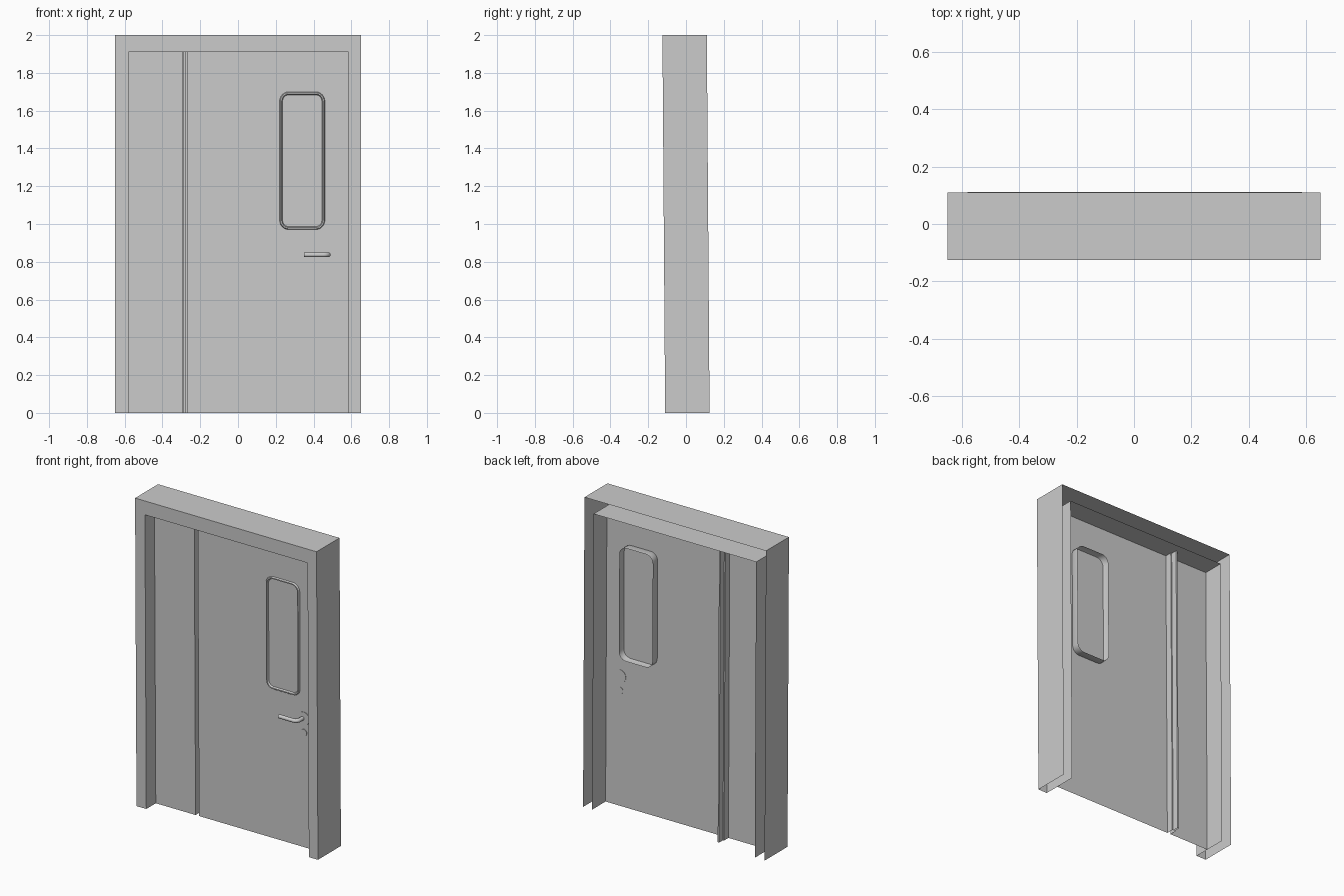
import bpy, bmesh, math
from mathutils import Vector

if "Cube" in bpy.data.objects:
    bpy.data.objects.remove(bpy.data.objects["Cube"])

LEAN = 0.0072      # the whole door leans slightly forward at the top
HALF = 0.1175      # half of the frame depth
PANEL = -0.02      # depth position of the door sheet


def make(name, rows, closed=False, smooth=False, caps=False):
    """Skin a list of point rows (all the same length) into one object."""
    bm = bmesh.new()
    grid = [[bm.verts.new((x, y - LEAN * (z - 1), z)) for x, y, z in r] for r in rows]
    n = len(grid[0])
    for a, b in zip(grid, grid[1:]):
        for i in range(n if closed else n - 1):
            j = (i + 1) % n
            bm.faces.new((a[i], a[j], b[j], b[i]))
    if caps:
        bm.faces.new(grid[0])
        bm.faces.new(grid[-1])
    bmesh.ops.recalc_face_normals(bm, faces=bm.faces)
    mesh = bpy.data.meshes.new(name)
    bm.to_mesh(mesh)
    bm.free()
    ob = bpy.data.objects.new(name, mesh)
    bpy.context.collection.objects.link(ob)
    if smooth:
        bpy.context.view_layer.objects.active = ob
        ob.select_set(True)
        bpy.ops.object.shade_smooth_by_angle(angle=math.radians(40))
        ob.select_set(False)
    return ob


def arch(x0, x1, top, y):
    return [(x0, y, 0), (x0, y, top), (x1, y, top), (x1, y, 0)]


def rounded_rect(x0, x1, z0, z1, r, inset, y, steps=6):
    pts = []
    for k, (cx, cz) in enumerate([(x1 - r, z1 - r), (x0 + r, z1 - r),
                                  (x0 + r, z0 + r), (x1 - r, z0 + r)]):
        for s in range(steps + 1):
            a = math.pi / 2 * (k + s / steps)
            pts.append((cx + (r - inset) * math.cos(a), y, cz + (r - inset) * math.sin(a)))
    return pts


def disc(name, x, z, r):
    rows = [[(x + r * math.cos(2 * math.pi * i / 24), y, z + r * math.sin(2 * math.pi * i / 24))
             for i in range(24)] for y in (PANEL + 0.002, PANEL - 0.004)]
    return make(name, rows, closed=True, smooth=True, caps=True)


# Frame: outer shell, front face and inner jamb, open at the back
make("door_frame", [arch(-0.65, 0.65, 2.0, HALF), arch(-0.65, 0.65, 2.0, -HALF),
                    arch(-0.58, 0.585, 1.91, -HALF), arch(-0.58, 0.585, 1.91, HALF)])

# Door sheet: narrow leaf, deep stepped joint, wide leaf
c = -0.2825
joint = [(-0.0125, 0), (-0.0125, 0.045), (-0.005, 0.045), (-0.005, 0.085)]
joint += [(-x, y) for x, y in reversed(joint)]
profile = [(-0.58, 0)] + [(c + x, y) for x, y in joint] + [(0.585, 0)]
make("door_leaves", [[(x, PANEL + y, z) for x, y in profile] for z in (0, 1.91)])

# Window surround: wall behind the sheet and a raised bead in front
make("window_surround",
     [rounded_rect(0.22, 0.46, 0.97, 1.70, 0.05, i, PANEL + y)
      for i, y in [(0, 0.05), (0, -0.005), (0.004, -0.011), (0.011, -0.011), (0.016, 0)]],
     closed=True, smooth=True)

# Rose and keyhole plate
disc("handle_rose", 0.485, 0.837, 0.042)
disc("keyhole_plate", 0.485, 0.745, 0.022)

# Lever handle: round bar leaving the door and bending sideways
r, bend, hx, hz = 0.0125, 0.025, 0.478, 0.837
path = [(Vector((hx, PANEL, hz)), 0)]
for s in range(7):
    a = math.pi / 2 * s / 6
    path.append((Vector((hx - bend + bend * math.cos(a),
                         PANEL - 0.035 - bend * math.sin(a), hz)), a))
path.append((Vector((0.35, PANEL - 0.06, hz)), math.pi / 2))
rows = []
for p, a in path:
    side = Vector((math.cos(a), -math.sin(a), 0))
    rows.append([tuple(p + side * r * math.cos(t) + Vector((0, 0, r * math.sin(t))))
                 for t in [2 * math.pi * i / 16 for i in range(16)]])
make("lever_handle", rows, closed=True, smooth=True, caps=True)
